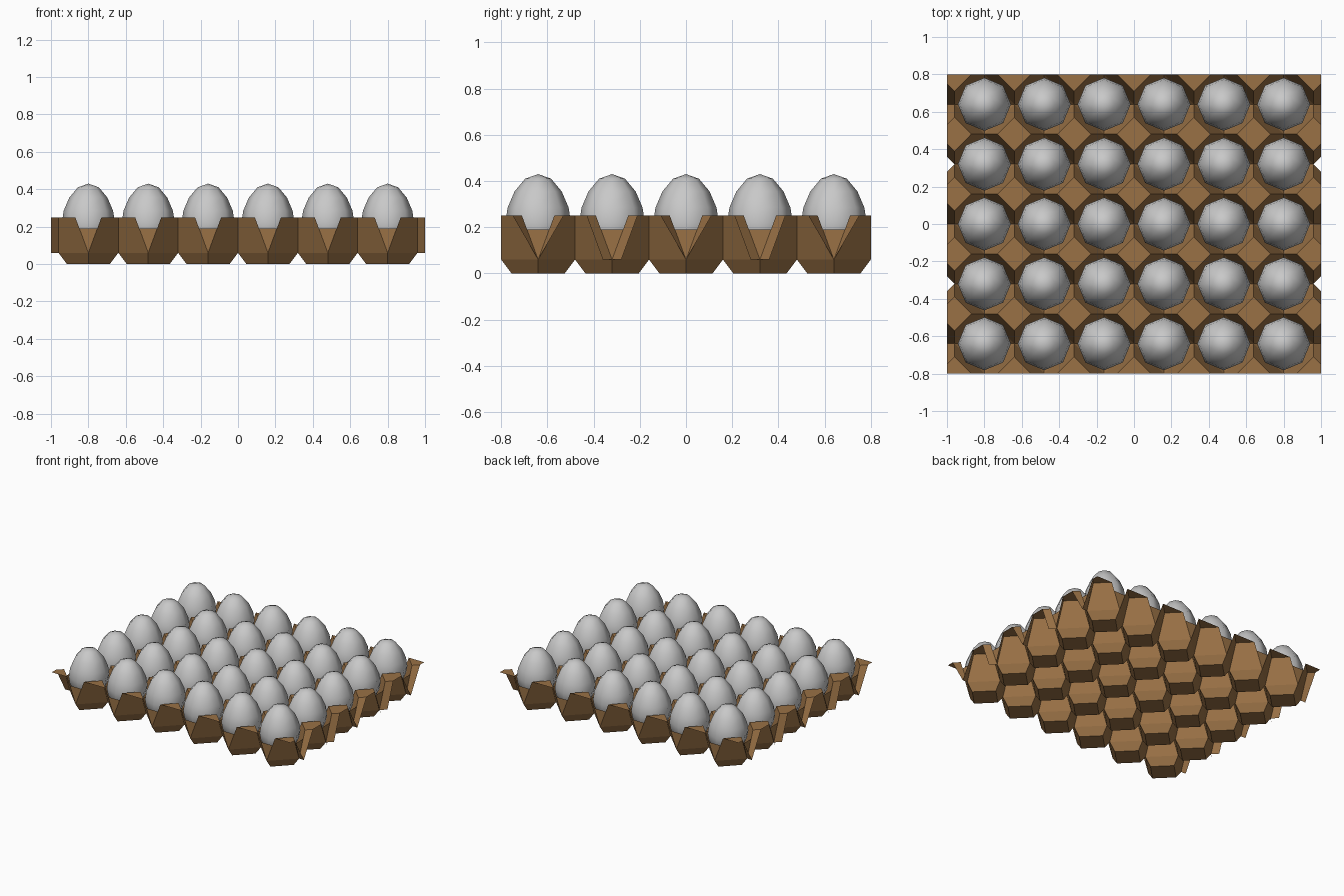
import bpy, bmesh, math

if "Cube" in bpy.data.objects:
    bpy.data.objects.remove(bpy.data.objects["Cube"])

P = 0.16                       # half of the cell pitch
TOP, RIM, LOW = 0.25, 0.19, 0.06
PEG = 0.09                     # half diagonal of a peg top
BASE = 0.115                   # half diagonal of a cup floor
XS = [-0.8 + 0.32 * i for i in range(6)]
YS = [-0.64 + 0.32 * j for j in range(5)]


def material(name, col):
    m = bpy.data.materials.new(name)
    m.diffuse_color = (*col, 1)
    m.use_nodes = True
    m.node_tree.nodes["Principled BSDF"].inputs["Base Color"].default_value = m.diffuse_color
    return m


def add_object(name, mesh, mat=None, loc=(0, 0, 0)):
    if mat:
        mesh.materials.append(mat)
    ob = bpy.data.objects.new(name, mesh)
    ob.location = loc
    bpy.context.collection.objects.link(ob)
    return ob


brown = material("brown_cardboard", (0.32, 0.165, 0.06))
grey = material("egg_grey", (0.58, 0.58, 0.58))

# Tray: one folded sheet of diamond cups with hollow pegs at the cell corners
bm = bmesh.new()
cache = {}


def face(*pts):
    vs = []
    for p in pts:
        k = tuple(round(c, 4) for c in p)
        if k not in cache:
            cache[k] = bm.verts.new(k)
        vs.append(cache[k])
    if not bm.faces.get(vs):
        bm.faces.new(vs)


def cell(cx, cy):
    def rot(q, x, y, z):       # quarter turns about the cell centre
        for _ in range(q):
            x, y = -y, x
        return (cx + x, cy + y, z)
    face(*[rot(q, BASE, 0, 0) for q in range(4)])
    a = P - PEG
    w = a * (RIM - LOW) / (TOP - LOW)
    for q in range(4):
        # flared lower side, peg side, peg cap corner, wall between cups
        face(rot(q, BASE, 0, 0), rot(q, P, 0, LOW), rot(q, 0, P, LOW), rot(q, 0, BASE, 0))
        face(rot(q, P, 0, LOW), rot(q, P, a, TOP), rot(q, a, P, TOP), rot(q, 0, P, LOW))
        face(rot(q, P, a, TOP), rot(q, P, P, TOP), rot(q, a, P, TOP))
        face(rot(q, P, 0, LOW), rot(q, P, w, RIM), rot(q, P, -w, RIM))


for x in XS:
    for y in YS:
        cell(x, y)

# Outer flange on the two short sides
for sx in (-1, 1):
    for j, y in enumerate(YS):
        notch = 0.04 if j % 2 else 0.0
        for sy in (-1, 1):
            xi, xo, a = sx * 0.96, sx * 1.0, P - PEG
            face((xi, y, LOW), (xi, y + sy * a, TOP),
                 (xo, y + sy * (a + 0.04), TOP), (xo, y + sy * notch, LOW))
            face((xi, y + sy * a, TOP), (xi, y + sy * P, TOP),
                 (xo, y + sy * P, TOP), (xo, y + sy * (a + 0.04), TOP))
bmesh.ops.recalc_face_normals(bm, faces=bm.faces)
# make every sloped or flat face of the sheet point upward
for f in bm.faces:
    if f.normal.z < -0.01:
        f.normal_flip()
me = bpy.data.meshes.new("tray")
bm.to_mesh(me)
bm.free()
add_object("tray", me, brown)

# Egg: eight-sided smooth turned profile
prof = [(0.06, 0.075), (0.105, 0.115), (0.133, 0.165), (0.142, 0.22),
        (0.132, 0.285), (0.102, 0.355), (0.056, 0.41)]
bm = bmesh.new()
N = 8
rings = [[bm.verts.new((r * math.cos(2 * math.pi * k / N), r * math.sin(2 * math.pi * k / N), z))
          for k in range(N)] for r, z in prof]
bot, tip = bm.verts.new((0, 0, 0.06)), bm.verts.new((0, 0, 0.43))
for k in range(N):
    n = (k + 1) % N
    bm.faces.new((bot, rings[0][n], rings[0][k]))
    bm.faces.new((tip, rings[-1][k], rings[-1][n]))
    for lo, hi in zip(rings, rings[1:]):
        bm.faces.new((lo[k], lo[n], hi[n], hi[k]))
for f in bm.faces:
    f.smooth = True
egg = bpy.data.meshes.new("egg")
bm.to_mesh(egg)
bm.free()
egg.materials.append(grey)
for i, x in enumerate(XS):
    for j, y in enumerate(YS):
        add_object(f"egg_{i}_{j}", egg, None, (x, y, 0))
